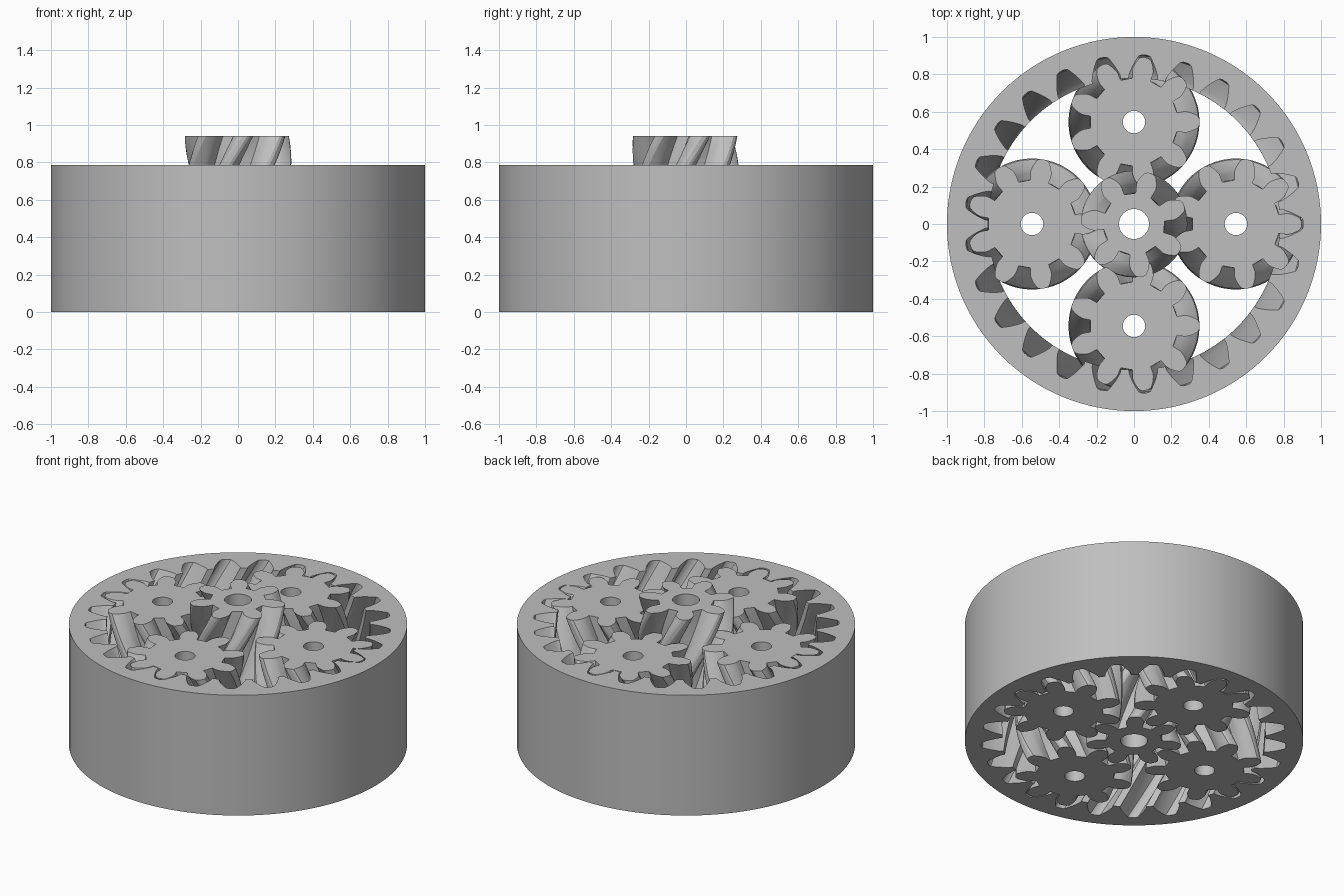
import bpy
import bmesh
from math import acos, ceil, cos, pi, radians, sin, sqrt, tan

cube = bpy.data.objects.get("Cube")
if cube:
    bpy.data.objects.remove(cube, do_unlink=True)

HEIGHT = 0.785          # ring and planets
SUN_HEIGHT = 0.942
ORBIT = 0.545           # planet centre distance
SUN_TEETH, PLANET_TEETH = 7, 9
RING_TEETH = SUN_TEETH + 2 * PLANET_TEETH
MODULE = 2 * ORBIT / (SUN_TEETH + PLANET_TEETH)
PRESSURE = radians(28)
TWIST_PITCHES = 2       # tooth pitches turned over HEIGHT

grey = bpy.data.materials.new("plain grey")
grey.use_nodes = True
colour = (0.52, 0.52, 0.52, 1)
grey.diffuse_color = colour
grey.node_tree.nodes["Principled BSDF"].inputs["Base Color"].default_value = colour


def involute(angle):
    return tan(angle) - angle


def tooth_profile(teeth, root, tip, clearance):
    """Polar outline of a gear, with one tooth centred on angle zero."""
    pitch_r = MODULE * teeth / 2
    base = pitch_r * cos(PRESSURE)

    def half_angle(r):
        roll = acos(min(1, base / r))
        return pi / (2 * teeth) + involute(PRESSURE) - involute(roll) - clearance / r

    start = max(base, root + 0.015)
    flank = [(root, half_angle(start) + 0.03 * (start - root) / root)]
    steps = 7
    for i in range(steps + 1):
        r = start + (tip - 0.006 - start) * i / steps
        flank.append((r, half_angle(r)))
    flank.append((tip, half_angle(tip) * 0.55))
    tooth = [(r, -a) for r, a in flank] + [(r, a) for r, a in reversed(flank)]
    return [(r, a + 2 * pi * k / teeth) for k in range(teeth) for r, a in tooth]


def circle_profile(radius, count):
    return [(radius, 2 * pi * i / count) for i in range(count)]


def loft(bm, profile, height, layers, twist):
    """Wall swept upward while turning; returns the bottom and top edge loops."""
    rows = []
    for k in range(layers + 1):
        z = height * k / layers
        turn = twist * z / HEIGHT
        rows.append([bm.verts.new((r * cos(a + turn), r * sin(a + turn), z))
                     for r, a in profile])
    n = len(profile)
    for low, high in zip(rows, rows[1:]):
        for i in range(n):
            j = (i + 1) % n
            bm.faces.new((low[i], low[j], high[j], high[i]))
    return [[bm.edges.get((row[i], row[(i + 1) % n])) for i in range(n)]
            for row in (rows[0], rows[-1])]


def make_gear(name, toothed, plain, height, twist, location=(0, 0, 0)):
    bm = bmesh.new()
    layers = ceil(28 * height / HEIGHT)
    tooth_loops = loft(bm, toothed, height, layers, twist)
    plain_loops = loft(bm, plain, height, 1, 0)
    # Flat end faces between the teeth and the round wall
    for a, b in zip(tooth_loops, plain_loops):
        bmesh.ops.triangle_fill(bm, use_beauty=True, edges=a + b)
    bmesh.ops.recalc_face_normals(bm, faces=bm.faces)
    mesh = bpy.data.meshes.new(name)
    bm.to_mesh(mesh)
    bm.free()
    mesh.materials.append(grey)
    obj = bpy.data.objects.new(name, mesh)
    obj.location = location
    bpy.context.collection.objects.link(obj)
    bpy.ops.object.select_all(action='DESELECT')
    obj.select_set(True)
    bpy.context.view_layer.objects.active = obj
    bpy.ops.object.shade_smooth_by_angle(angle=radians(25))
    return obj


def twist_for(teeth):
    return TWIST_PITCHES * 2 * pi / teeth


# Outer ring with internal teeth
make_gear("ring_gear", tooth_profile(RING_TEETH, 0.78, 0.905, -0.003),
          circle_profile(1.0, 128), HEIGHT, -twist_for(RING_TEETH))

# Central gear, taller than the rest and twisted the opposite way
make_gear("sun_gear", tooth_profile(SUN_TEETH, 0.165, 0.285, 0.003),
          circle_profile(0.08, 48), SUN_HEIGHT, twist_for(SUN_TEETH))

# Four planet gears
planet_profile = tooth_profile(PLANET_TEETH, 0.235, 0.35, 0.003)
for side, x, y in (("left", 1, 0), ("back", 0, 1), ("right", -1, 0), ("front", 0, -1)):
    make_gear("planet_gear_" + side, planet_profile, circle_profile(0.06, 40),
              HEIGHT, -twist_for(PLANET_TEETH), (x * ORBIT, y * ORBIT, 0))
